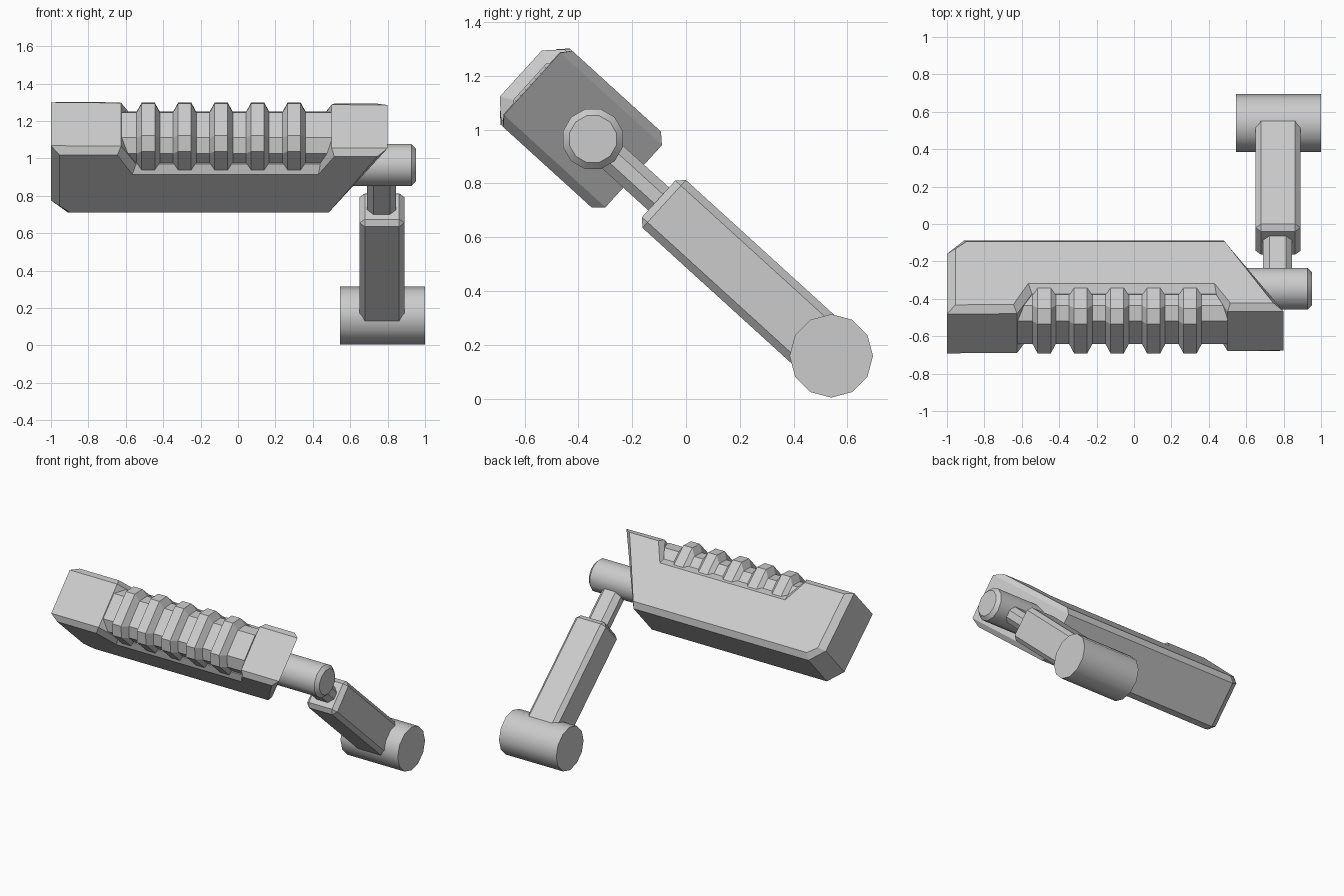
import bpy, bmesh
from math import radians, sin, cos, pi
from mathutils import Vector

cube = bpy.data.objects.get("Cube")
if cube:
    bpy.data.objects.remove(cube, do_unlink=True)

grey = bpy.data.materials.new("light_grey")
grey.use_nodes = True
grey.diffuse_color = (0.6, 0.6, 0.6, 1)
grey.node_tree.nodes["Principled BSDF"].inputs["Base Color"].default_value = (0.6, 0.6, 0.6, 1)

# The limb leans: u runs up along it, n runs across it, x stays x
U = Vector((0, -0.74, 0.673))
N = Vector((0, 0.673, 0.74))
MID = 0.481


def finish(name, bm, smooth=False):
    for v in bm.verts:
        x, u, n = v.co
        v.co = Vector((x, 0, 0)) + U * u + N * n
    bmesh.ops.recalc_face_normals(bm, faces=bm.faces)
    mesh = bpy.data.meshes.new(name)
    bm.to_mesh(mesh)
    bm.free()
    mesh.materials.append(grey)
    ob = bpy.data.objects.new(name, mesh)
    bpy.context.collection.objects.link(ob)
    if smooth:
        bpy.ops.object.select_all(action='DESELECT')
        ob.select_set(True)
        bpy.context.view_layer.objects.active = ob
        bpy.ops.object.shade_smooth_by_angle(angle=radians(40))
    return ob


def loft(name, rings, smooth=False):
    """Skin a row of equal rings of (x, u, n) points and cap both ends."""
    bm = bmesh.new()
    rows = [[bm.verts.new(p) for p in ring] for ring in rings]
    count = len(rows[0])
    for a, b in zip(rows, rows[1:]):
        for i in range(count):
            j = (i + 1) % count
            bm.faces.new((a[i], a[j], b[j], b[i]))
    bm.faces.new(rows[0])
    bm.faces.new(rows[-1])
    return finish(name, bm, smooth)


def cylinder(name, u, stations, phase):
    """Twelve-sided cylinder along x from (x, radius) stations."""
    angles = [2 * pi * i / 12 + radians(phase) for i in range(12)]
    loft(name, [[(x, u + r * cos(a), MID + r * sin(a)) for a in angles]
                for x, r in stations], True)


def beam(name, x, width, u0, u1, depth, chamfer):
    """Chamfered box lying along u."""
    bm = bmesh.new()
    bmesh.ops.create_cube(bm, size=1)
    for v in bm.verts:
        v.co = (x + v.co.x * width, (u0 + u1) / 2 + v.co.y * (u1 - u0), MID + v.co.z * depth)
    bmesh.ops.bevel(bm, geom=bm.edges[:], offset=chamfer, segments=1, affect='EDGES')
    finish(name, bm)


def section(x, half, low, top, chamfer):
    """Cross-section with two chamfered top corners."""
    side = [(low, half), (top - chamfer, half), (top, half - chamfer)]
    pts = [(u, MID - n) for u, n in side] + [(u, MID + n) for u, n in reversed(side)]
    return [(x, u, n) for u, n in pts]


# Main housing: notched outline, chamfered towards both broad faces
outer = [(-1, 1.23), (-1, .795), (-.91, .70), (.48, .70), (.8, 1.21),
         (.5, 1.213), (.44, 1.085), (-.545, 1.085), (-.625, 1.227)]
inner = [(-.955, 1.195), (-.955, .79), (-.895, .737), (.485, .737), (.745, 1.182),
         (.515, 1.182), (.43, 1.04), (-.565, 1.04), (-.645, 1.193)]
loft("housing", [[(x, u, MID + n) for x, u in outline] for outline, n in
                 ((inner, -.191), (outer, -.156), (outer, .156), (inner, .191))])

# Grip core and ribs set in the notch
loft("grip_core", [section(x, .151, 1.0, 1.222, .06) for x in (-.63, .5)])
for i in range(5):
    c = -.48 + i * .195
    loft(f"grip_rib_{i + 1}",
         [section(c + dx, half, 1.04, top, .06) for dx, half, top in
          ((-.062, .151, 1.222), (-.035, .176, 1.267), (.035, .176, 1.267), (.062, .151, 1.222))])

# Upper pivot, sliding rod, arm and end pivot
cylinder("upper_pivot", .905, [(.45, .115), (.928, .115), (.952, .09)], 2.7)
beam("sliding_rod", .768, .155, .45, .90, .115, .034)
beam("arm", .77, .24, -.27, .575, .24, .028)
cylinder("end_pivot", -.292, [(.545, .155), (1, .155)], 17.7)
